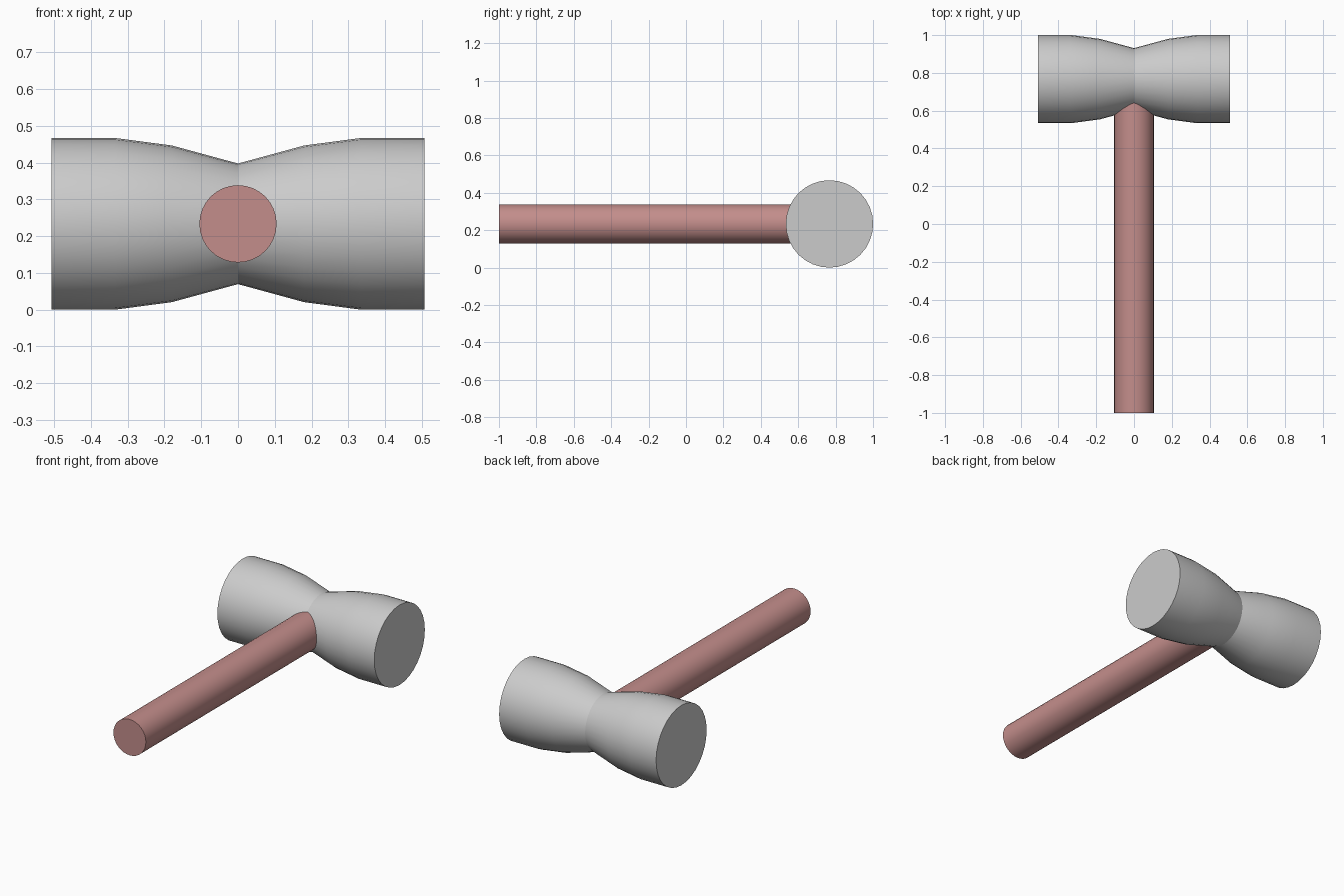
import bpy, bmesh
from math import cos, sin, pi, radians
from mathutils import Vector

if "Cube" in bpy.data.objects:
    bpy.data.objects.remove(bpy.data.objects["Cube"])

SIDES = 32
CENTRE_Y, CENTRE_Z = 0.767, 0.2335


def turned(name, profile, to_world):
    """Closed lathe shape from (distance along axis, radius) pairs."""
    bm = bmesh.new()
    rings = []
    for d, r in profile:
        rings.append([bm.verts.new(to_world(d, r * sin(2 * pi * i / SIDES), r * cos(2 * pi * i / SIDES)))
                      for i in range(SIDES)])
    for a, b in zip(rings, rings[1:]):
        for i in range(SIDES):
            j = (i + 1) % SIDES
            bm.faces.new((a[i], a[j], b[j], b[i]))
    bm.faces.new(rings[0])
    bm.faces.new(rings[-1])
    bmesh.ops.recalc_face_normals(bm, faces=bm.faces[:])
    mesh = bpy.data.meshes.new(name)
    bm.to_mesh(mesh)
    bm.free()
    obj = bpy.data.objects.new(name, mesh)
    bpy.context.collection.objects.link(obj)
    bpy.ops.object.select_all(action='DESELECT')
    obj.select_set(True)
    bpy.context.view_layer.objects.active = obj
    bpy.ops.object.shade_smooth_by_angle(angle=radians(30))
    return obj


# Mallet head: waisted profile, mirrored about its middle
half = [(0.18, 0.213), (0.335, 0.2335), (0.507, 0.2335)]
profile = [(-x, r) for x, r in reversed(half)] + [(0, 0.164)] + half
turned("head", profile, lambda d, u, v: Vector((d, CENTRE_Y + u, CENTRE_Z + v)))

# Handle: runs along y into the middle of the head
handle = turned("handle", [(-1.0, 0.105), (CENTRE_Y, 0.105)],
                lambda d, u, v: Vector((u, d, CENTRE_Z + v)))
mat = bpy.data.materials.new("handle_red")
mat.diffuse_color = (0.55, 0.27, 0.26, 1)
mat.use_nodes = True
mat.node_tree.nodes["Principled BSDF"].inputs["Base Color"].default_value = mat.diffuse_color
handle.data.materials.append(mat)
